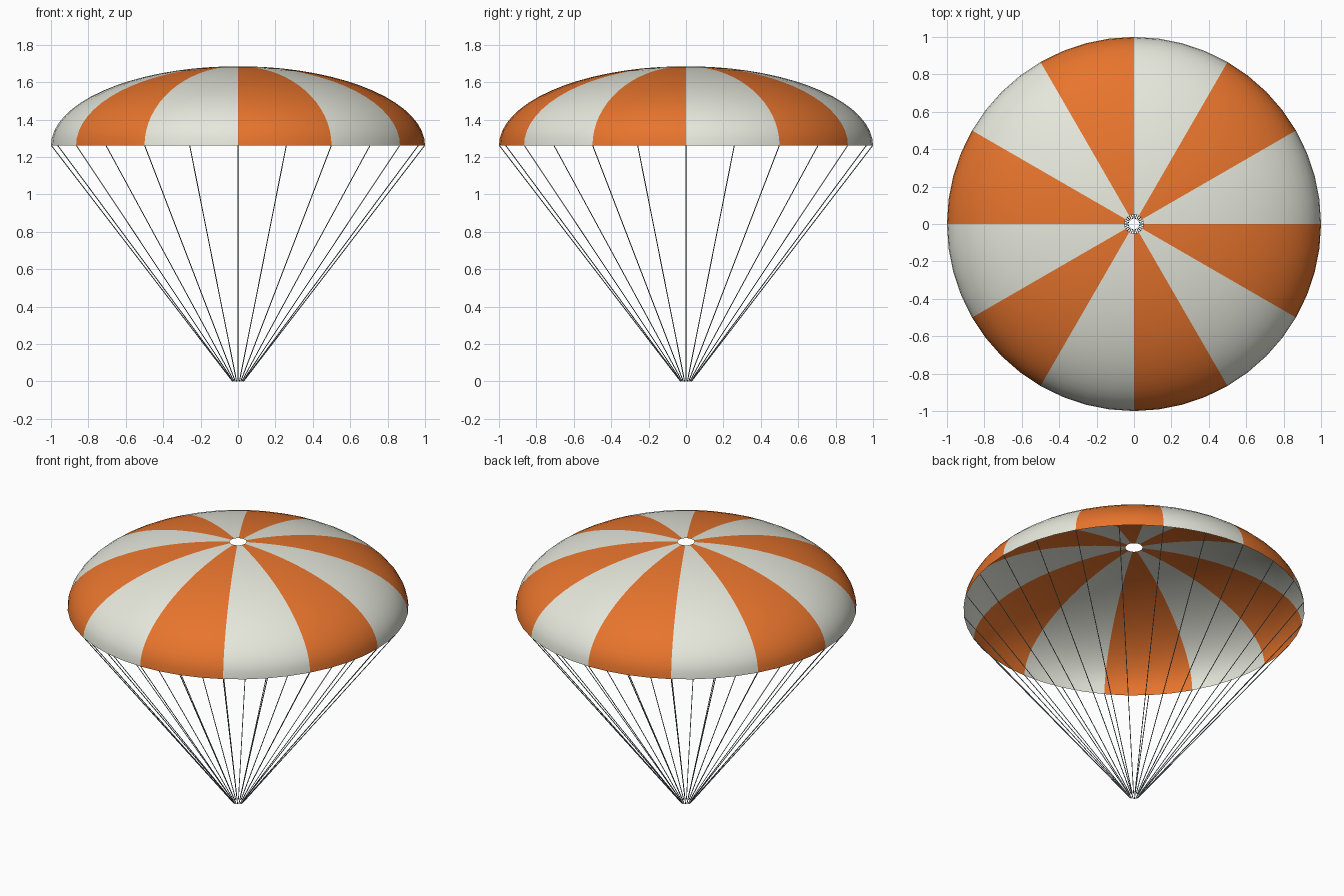
import bpy, bmesh, math
from mathutils import Vector

if "Cube" in bpy.data.objects:
    bpy.data.objects.remove(bpy.data.objects["Cube"])

GORES, LINES, SEG, RINGS = 12, 24, 48, 16
RIM_Z, RISE, VENT = 1.26, 0.425, 0.05


def material(name, rgb):
    m = bpy.data.materials.new(name)
    m.diffuse_color = (*rgb, 1)
    m.use_nodes = True
    m.node_tree.nodes["Principled BSDF"].inputs["Base Color"].default_value = m.diffuse_color
    return m


def finish(bm, name, mats):
    me = bpy.data.meshes.new(name)
    bm.to_mesh(me)
    bm.free()
    for m in mats:
        me.materials.append(m)
    ob = bpy.data.objects.new(name, me)
    bpy.context.collection.objects.link(ob)
    return ob


white = material("off_white_cloth", (0.80, 0.81, 0.72))
orange = material("orange_cloth", (0.82, 0.18, 0.027))
cord = material("grey_cord", (0.20, 0.27, 0.28))

# Canopy: elliptical dome sheet with an open vent, coloured by gore
bm = bmesh.new()
top = math.acos(VENT)
rows = []
for i in range(RINGS + 1):
    t = top * i / RINGS
    r, z = math.cos(t), RIM_Z + RISE * math.sin(t)
    rows.append([bm.verts.new((r * math.cos(a), r * math.sin(a), z))
                 for a in (math.tau * k / SEG for k in range(SEG))])
for lo, hi in zip(rows, rows[1:]):
    for k in range(SEG):
        n = (k + 1) % SEG
        f = bm.faces.new((lo[k], lo[n], hi[n], hi[k]))
        f.smooth = True
        f.material_index = (k * GORES // SEG) % 2
finish(bm, "canopy", [white, orange])

# Suspension lines: thin cords from the rim to a small ring at the bottom
bm = bmesh.new()
for k in range(LINES):
    a = math.tau * k / LINES
    d = Vector((math.cos(a), math.sin(a), 0))
    p, q = d * 0.03 + Vector((0, 0, 0.0015)), d * 0.997 + Vector((0, 0, RIM_Z))
    v = q - p
    mat = v.to_track_quat('Z', 'Y').to_matrix().to_4x4()
    mat.translation = (p + q) / 2
    bmesh.ops.create_cone(bm, cap_ends=True, segments=6, radius1=0.0025,
                          radius2=0.0025, depth=v.length, matrix=mat)
finish(bm, "suspension_lines", [cord])
